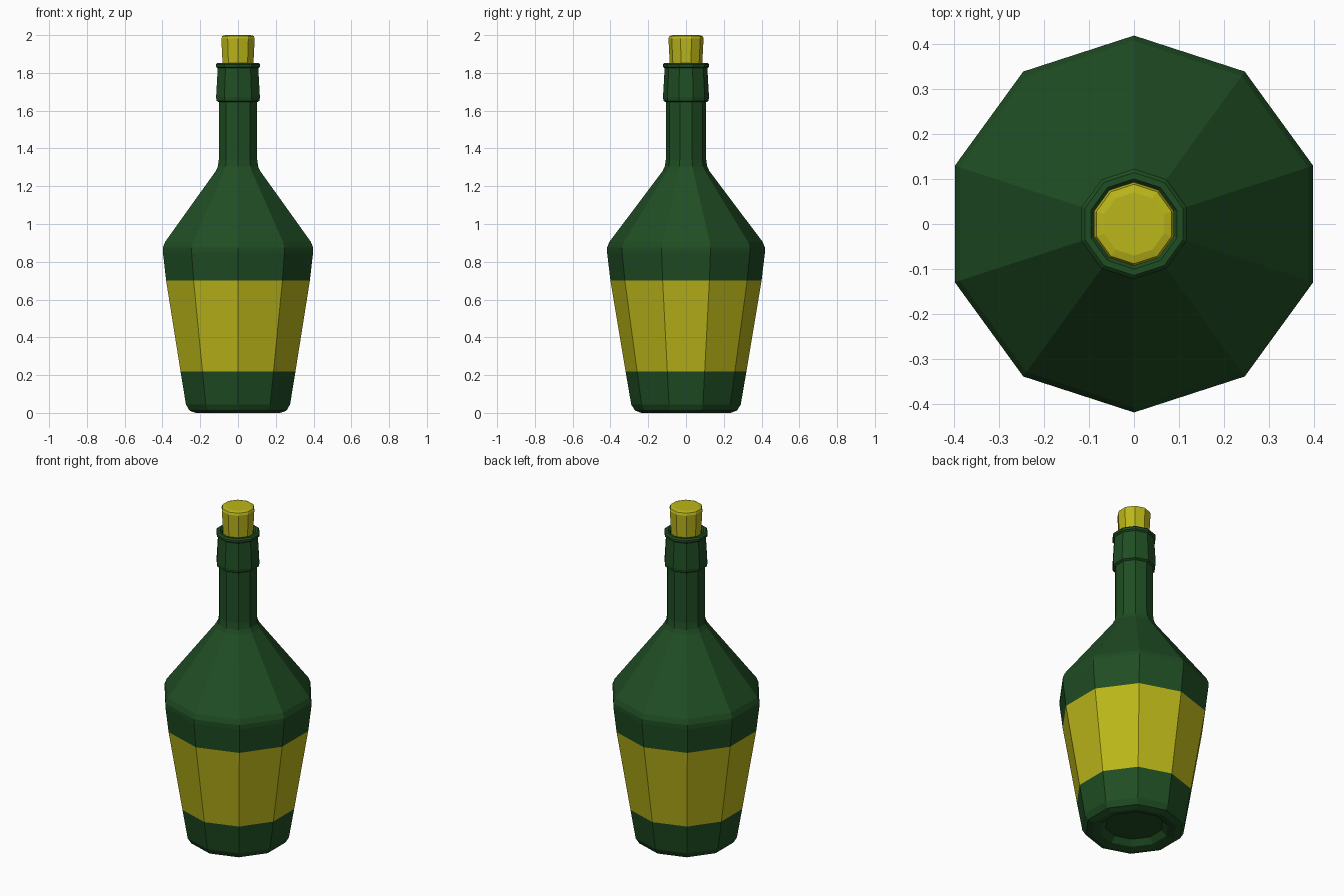
import bpy, bmesh
from math import cos, sin, pi

if "Cube" in bpy.data.objects:
    bpy.data.objects.remove(bpy.data.objects["Cube"])

SIDES = 10


def material(name, color):
    m = bpy.data.materials.new(name)
    m.diffuse_color = (*color, 1)
    m.use_nodes = True
    m.node_tree.nodes["Principled BSDF"].inputs["Base Color"].default_value = m.diffuse_color
    return m


GREEN = material("green_glass", (0.014, 0.075, 0.017))
YELLOW = material("yellow", (0.5, 0.47, 0.01))


def lathe(name, profile, mats, band=None):
    """Revolve (radius, z) points into a ten-sided solid, capping both ends.
    Faces of the profile segment `band` get the second material."""
    bm = bmesh.new()
    rings = []
    for r, z in profile:
        angles = [pi / 2 + 2 * pi * i / SIDES for i in range(SIDES)]
        rings.append([bm.verts.new((r * cos(a), r * sin(a), z)) for a in angles])
    for s, (lo, hi) in enumerate(zip(rings, rings[1:])):
        for i in range(SIDES):
            j = (i + 1) % SIDES
            f = bm.faces.new((lo[i], lo[j], hi[j], hi[i]))
            f.material_index = 1 if s == band else 0
    bm.faces.new(rings[0][::-1])
    bm.faces.new(rings[-1])
    bmesh.ops.recalc_face_normals(bm, faces=bm.faces)
    mesh = bpy.data.meshes.new(name)
    bm.to_mesh(mesh)
    bm.free()
    for m in mats:
        mesh.materials.append(m)
    obj = bpy.data.objects.new(name, mesh)
    bpy.context.collection.objects.link(obj)
    return obj


# Bottle: recessed base, tapered body with label band, shoulder, neck, lip
bottle = [
    (0.16, 0.04), (0.19, 0.01), (0.235, 0.0), (0.27, 0.012), (0.29, 0.045),
    (0.32, 0.22), (0.40, 0.70),
    (0.418, 0.85), (0.418, 0.875), (0.406, 0.905),
    (0.124, 1.28), (0.112, 1.305), (0.107, 1.34), (0.107, 1.645),
    (0.119, 1.652), (0.122, 1.67), (0.113, 1.825),
    (0.122, 1.832), (0.122, 1.845), (0.114, 1.853),
    (0.10, 1.853), (0.09, 1.84), (0.086, 1.81),
]
lathe("bottle", bottle, [GREEN, YELLOW], band=5)

# Cork: flares upward, with a bevelled top
cork = [(0.084, 1.80), (0.086, 1.85), (0.093, 1.982), (0.088, 1.995), (0.07, 2.0)]
lathe("cork", cork, [YELLOW])
